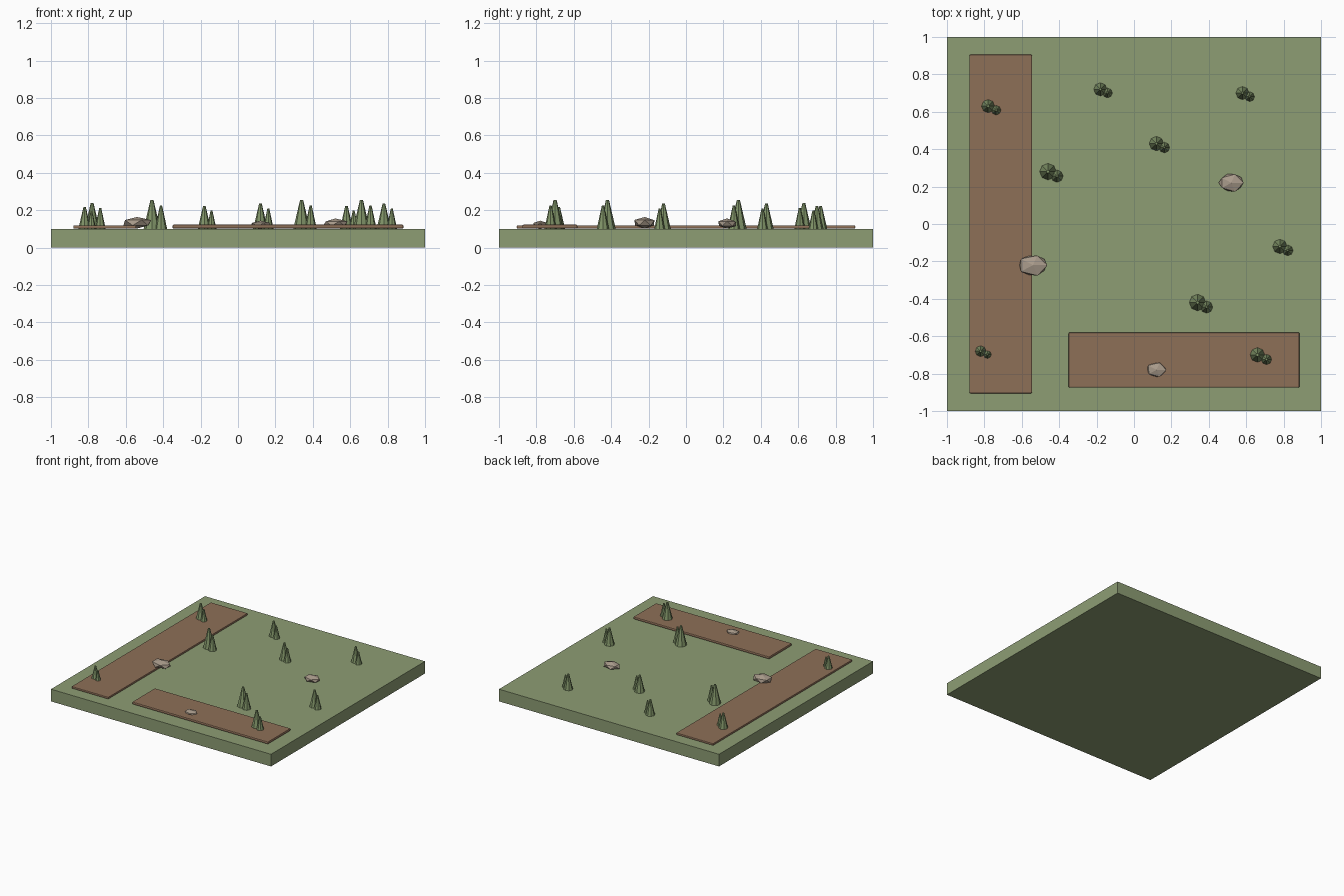
import bpy, bmesh, math, random
from mathutils import Vector

if "Cube" in bpy.data.objects:
    bpy.data.objects.remove(bpy.data.objects["Cube"])

random.seed(4)


def material(name, rgb):
    m = bpy.data.materials.new(name)
    m.diffuse_color = (*rgb, 1)
    m.use_nodes = True
    m.node_tree.nodes["Principled BSDF"].inputs["Base Color"].default_value = m.diffuse_color
    return m


GRASS = material("grass green", (0.27, 0.34, 0.175))
SOIL = material("soil brown", (0.27, 0.16, 0.097))
LEAF = material("tuft green", (0.22, 0.30, 0.14))
STONE = material("stone beige", (0.40, 0.33, 0.26))


def finish(name, bm, mat):
    bmesh.ops.recalc_face_normals(bm, faces=bm.faces[:])
    mesh = bpy.data.meshes.new(name)
    bm.to_mesh(mesh)
    bm.free()
    mesh.materials.append(mat)
    ob = bpy.data.objects.new(name, mesh)
    bpy.context.collection.objects.link(ob)
    return ob


def box(name, lo, hi, mat, bevel=0):
    bm = bmesh.new()
    bmesh.ops.create_cube(bm, size=1)
    for v in bm.verts:
        v.co = Vector([a if c < 0 else b for a, b, c in zip(lo, hi, v.co)])
    ob = finish(name, bm, mat)
    if bevel:
        mod = ob.modifiers.new("soft edge", "BEVEL")
        mod.width, mod.segments = bevel, 2
    return ob


# Ground slab and the two soil beds
box("ground", (-1, -1, 0), (1, 1, 0.1), GRASS)
box("long_bed", (-0.88, -0.905, 0.102), (-0.545, 0.905, 0.119), SOIL, 0.005)
box("short_bed", (-0.35, -0.875, 0.102), (0.885, -0.58, 0.123), SOIL, 0.007)


# Grass tufts: a tall blunt cone with a smaller one beside it
def tuft(name, x, y, top):
    h = top - 0.1
    bm = bmesh.new()
    for dx, dy, s, r in ((0, 0, 1, 0.285), (0.31, -0.155, 0.8, 0.21)):
        cone = bmesh.ops.create_cone(bm, cap_ends=True, segments=8, depth=h * s,
                                     radius1=h * r, radius2=h * r * 0.18)
        bmesh.ops.translate(bm, verts=cone["verts"],
                            vec=(x + dx * h, y + dy * h, 0.1 + h * s / 2))
    finish(name, bm, LEAF)


for i, spot in enumerate([(-0.46, 0.28, 0.256), (-0.78, 0.63, 0.24), (-0.18, 0.72, 0.224),
                          (0.12, 0.43, 0.236), (0.58, 0.70, 0.224), (0.78, -0.12, 0.236),
                          (0.34, -0.42, 0.256), (0.66, -0.70, 0.256), (-0.82, -0.68, 0.218)]):
    tuft(f"grass_tuft_{i + 1}", *spot)


# Rocks: squashed, slightly uneven faceted balls
def rock(name, x, y, z, size):
    bm = bmesh.new()
    bmesh.ops.create_icosphere(bm, subdivisions=1, radius=1)
    for v in bm.verts:
        k = random.uniform(0.93, 1.07)
        v.co = Vector((x, y, z)) + Vector([c * s * k for c, s in zip(v.co, size)])
    finish(name, bm, STONE)


rock("large_rock", -0.54, -0.22, 0.133, (0.085, 0.062, 0.032))
rock("medium_rock", 0.52, 0.22, 0.128, (0.071, 0.053, 0.027))
rock("small_rock", 0.12, -0.78, 0.122, (0.058, 0.043, 0.023))
